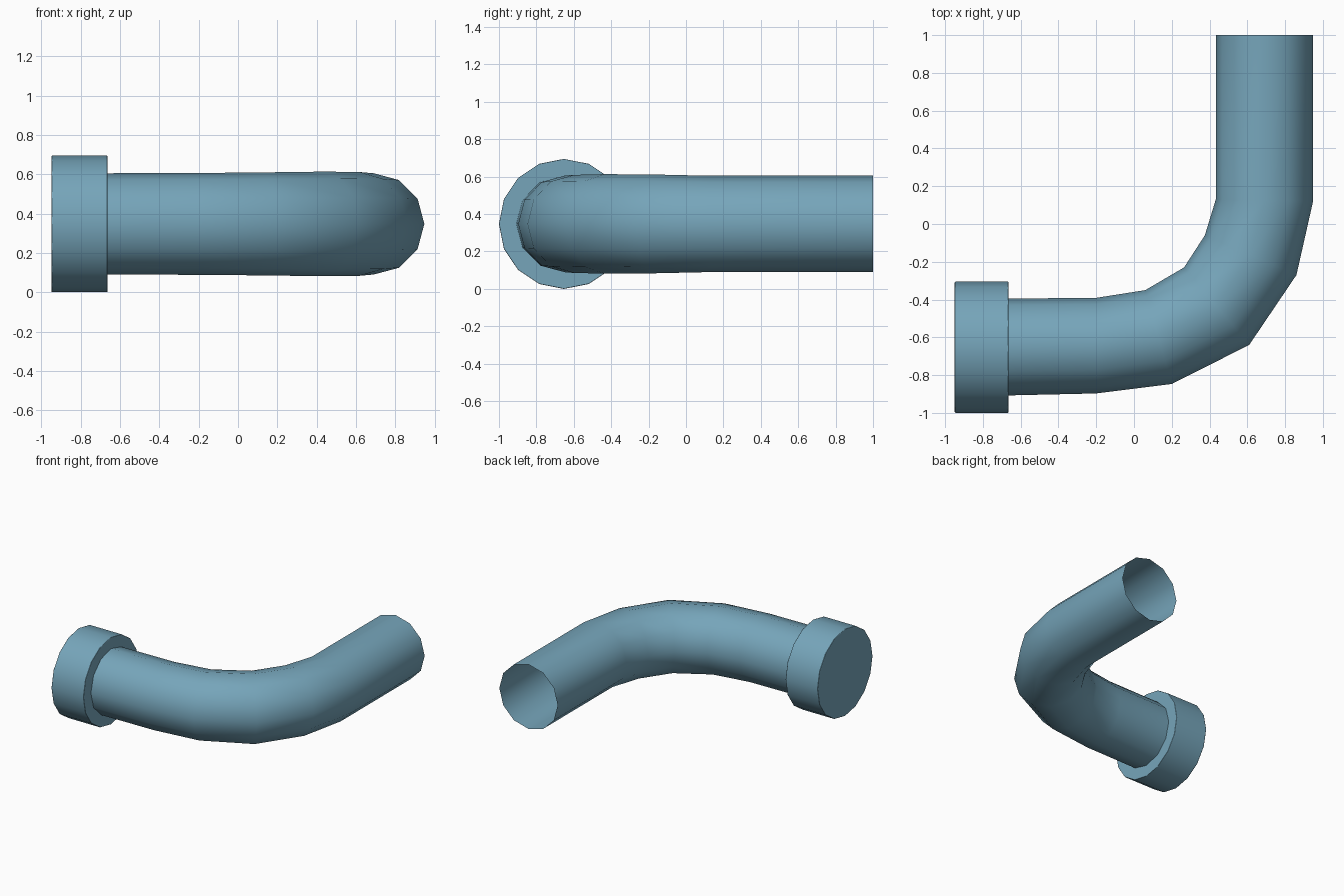
import bpy, bmesh
from math import sin, cos, pi, radians
from mathutils import Vector, Matrix

if "Cube" in bpy.data.objects:
    bpy.data.objects.remove(bpy.data.objects["Cube"])

AXIS_Z = 0.3475

blue = bpy.data.materials.new("steel_blue")
blue.diffuse_color = (0.18, 0.375, 0.49, 1)
blue.use_nodes = True
blue.node_tree.nodes["Principled BSDF"].inputs["Base Color"].default_value = blue.diffuse_color


def finish(bm, name):
    bmesh.ops.recalc_face_normals(bm, faces=bm.faces[:])
    mesh = bpy.data.meshes.new(name)
    bm.to_mesh(mesh)
    bm.free()
    mesh.materials.append(blue)
    obj = bpy.data.objects.new(name, mesh)
    bpy.context.collection.objects.link(obj)
    bpy.ops.object.select_all(action='DESELECT')
    obj.select_set(True)
    bpy.context.view_layer.objects.active = obj
    bpy.ops.object.shade_smooth_by_angle(angle=radians(50))
    return obj


# Bent pipe: each ring is (inner x, y), (outer x, y), vertical radius
rings = [
    ((0.433, 1.0), (0.948, 1.0), 0.2575),
    ((0.433, 0.13), (0.948, 0.12), 0.2575),
    ((0.375, -0.06), (0.86, -0.27), 0.264),
    ((0.265, -0.23), (0.61, -0.64), 0.266),
    ((0.06, -0.35), (0.20, -0.847), 0.262),
    ((-0.20, -0.391), (-0.20, -0.897), 0.259),
    ((-0.69, -0.395), (-0.69, -0.908), 0.2575),
]
SIDES = 12
bm = bmesh.new()
loops = []
for inner, outer, rz in rings:
    a, b = Vector((*inner, AXIS_Z)), Vector((*outer, AXIS_Z))
    mid, half = (a + b) / 2, (b - a) / 2
    loops.append([bm.verts.new(mid + half * cos(2 * pi * i / SIDES)
                               + Vector((0, 0, rz * sin(2 * pi * i / SIDES))))
                  for i in range(SIDES)])
for r, s in zip(loops, loops[1:]):
    for i in range(SIDES):
        j = (i + 1) % SIDES
        bm.faces.new((r[i], r[j], s[j], s[i]))
finish(bm, "bent_pipe")

# Closed end cap, 16 sides, with a hair-thin softened rim
bm = bmesh.new()
bmesh.ops.create_cone(bm, cap_ends=True, segments=16, radius1=0.3475,
                      radius2=0.3475, depth=0.285,
                      matrix=Matrix.Translation((-0.8065, -0.6525, AXIS_Z))
                      @ Matrix.Rotation(pi / 2, 4, 'Y'))
cap = finish(bm, "end_cap")
rim = cap.modifiers.new("rim", 'BEVEL')
rim.width = 0.005
rim.segments = 2
rim.limit_method = 'ANGLE'
rim.angle_limit = radians(50)
rim.harden_normals = True
